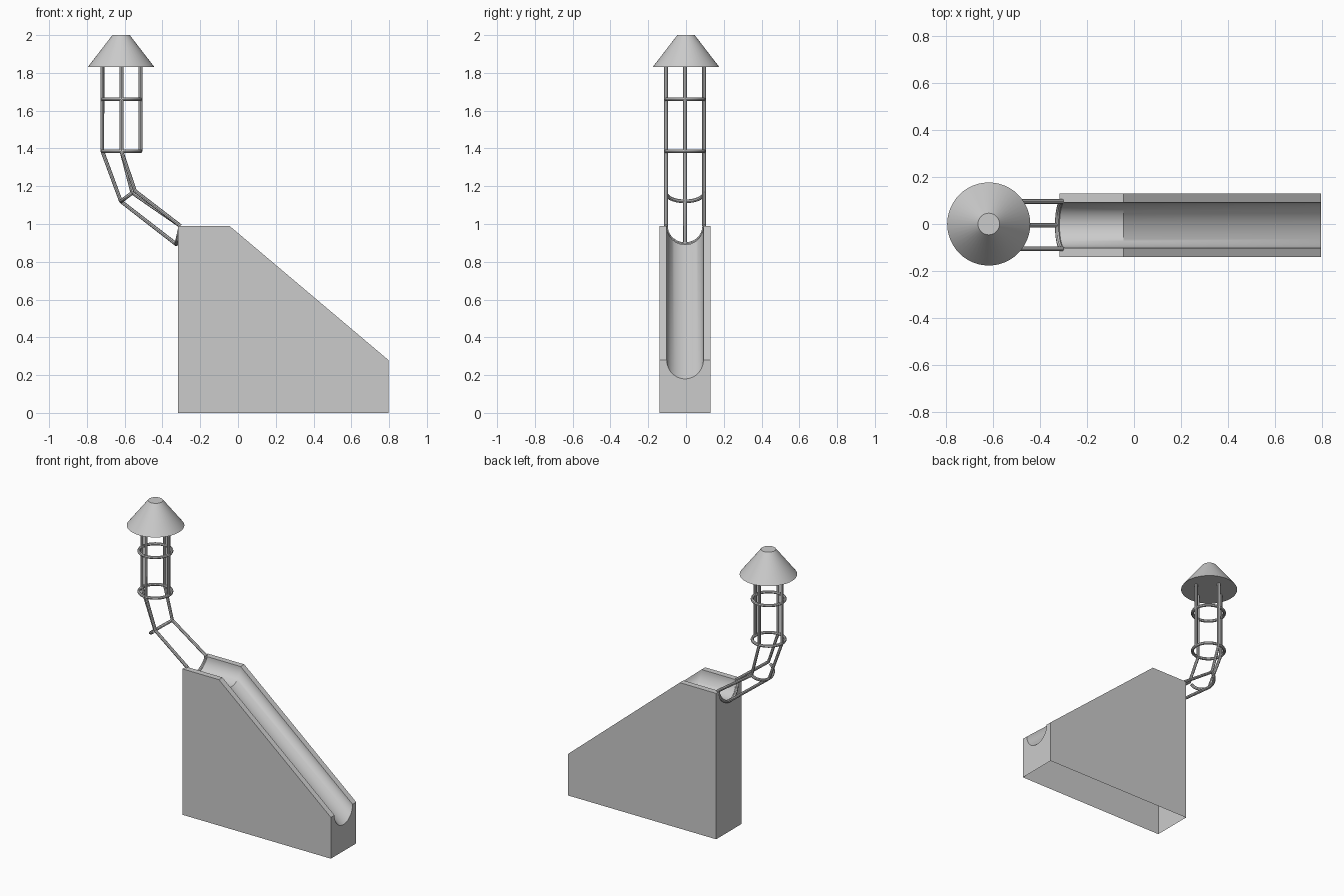
import bpy
import bmesh
from math import pi, sin, cos

if "Cube" in bpy.data.objects:
    bpy.data.objects.remove(bpy.data.objects["Cube"])

grey = bpy.data.materials.new("plain_grey")
grey.use_nodes = True
grey.diffuse_color = (0.6, 0.6, 0.6, 1)
grey.node_tree.nodes["Principled BSDF"].inputs["Base Color"].default_value = grey.diffuse_color

MID = -0.005           # centre line of the slide in y
CAGE_X = -0.617        # cage axis
CAGE_R = 0.101


def activate(obj):
    bpy.ops.object.select_all(action="DESELECT")
    obj.select_set(True)
    bpy.context.view_layer.objects.active = obj


def finish(obj):
    if not obj.data.materials:
        obj.data.materials.append(grey)
    activate(obj)
    bpy.ops.object.shade_smooth_by_angle()
    return obj


def tube(name, points, radius=0.01, cyclic=False):
    """Round bar following a list of points."""
    curve = bpy.data.curves.new(name, "CURVE")
    curve.dimensions = "3D"
    curve.bevel_depth = radius
    curve.bevel_resolution = 2
    curve.use_fill_caps = True
    spline = curve.splines.new("POLY")
    spline.points.add(len(points) - 1)
    for p, co in zip(spline.points, points):
        p.co = (*co, 1)
    spline.use_cyclic_u = cyclic
    obj = bpy.data.objects.new(name, curve)
    bpy.context.collection.objects.link(obj)
    activate(obj)
    bpy.ops.object.convert(target="MESH")
    return finish(bpy.context.object)


# Slide body: open-bottomed shell with a half-round channel along its top
def section(x, top, steps=24):
    half, r = 0.136, 0.097
    arc = [(MID - r * cos(pi * i / steps), top - 1.03 * r * sin(pi * i / steps))
           for i in range(steps + 1)]
    outline = [(MID - half, 0), (MID - half, top), *arc, (MID + half, top), (MID + half, 0)]
    return [(x, y, z) for y, z in outline]


bm = bmesh.new()
rows = [[bm.verts.new(co) for co in section(x, top)]
        for x, top in ((-0.318, 0.99), (-0.045, 0.99), (0.796, 0.28))]
for a, b in zip(rows, rows[1:]):
    for i in range(len(a) - 1):
        bm.faces.new((a[i], a[i + 1], b[i + 1], b[i]))
bm.faces.new(rows[0])
bm.faces.new(rows[-1][::-1])
bmesh.ops.recalc_face_normals(bm, faces=bm.faces)
mesh = bpy.data.meshes.new("slide_body")
bm.to_mesh(mesh)
bm.free()
body = bpy.data.objects.new("slide_body", mesh)
bpy.context.collection.objects.link(body)
finish(body)

# Roof: flat-topped cone
bpy.ops.mesh.primitive_cone_add(vertices=48, radius1=0.177, radius2=0.046, depth=0.17,
                                location=(-0.619, 0, 1.915))
bpy.context.object.name = "roof"
finish(bpy.context.object)

# Cage hoops
for name, z in (("upper_hoop", 1.66), ("lower_hoop", 1.385)):
    tube(name, [(CAGE_X + CAGE_R * cos(a), MID + CAGE_R * sin(a), z)
                for a in (2 * pi * i / 40 for i in range(40))], cyclic=True)


# Half hoops cradling the chute between its side rails and bottom rail
def half_hoop(name, rim, low):
    pts = []
    for i in range(21):
        a = pi * i / 20
        pts.append((rim[0] + (low[0] - rim[0]) * sin(a), MID - CAGE_R * cos(a),
                    rim[1] + (low[1] - rim[1]) * sin(a)))
    tube(name, pts)


half_hoop("bend_half_hoop", (-0.56, 1.165), (-0.62, 1.12))
half_hoop("entry_half_hoop", (-0.305, 0.99), (-0.327, 0.893))

# Rails: front one is straight, the others bend down to the slide
tube("inner_rail", [(CAGE_X + CAGE_R, MID, 1.84), (CAGE_X + CAGE_R, MID, 1.385)])
tube("bottom_rail", [(CAGE_X - CAGE_R, MID, 1.84), (CAGE_X - CAGE_R, MID, 1.385),
                     (-0.62, MID, 1.12), (-0.327, MID, 0.893)])
for name, side, bend in (("right_rail", -1, (-0.545, 1.175)), ("left_rail", 1, (-0.56, 1.165))):
    y = MID + side * CAGE_R
    tube(name, [(CAGE_X, y, 1.84), (CAGE_X, y, 1.385), (bend[0], y, bend[1]), (-0.305, y, 0.99)])
